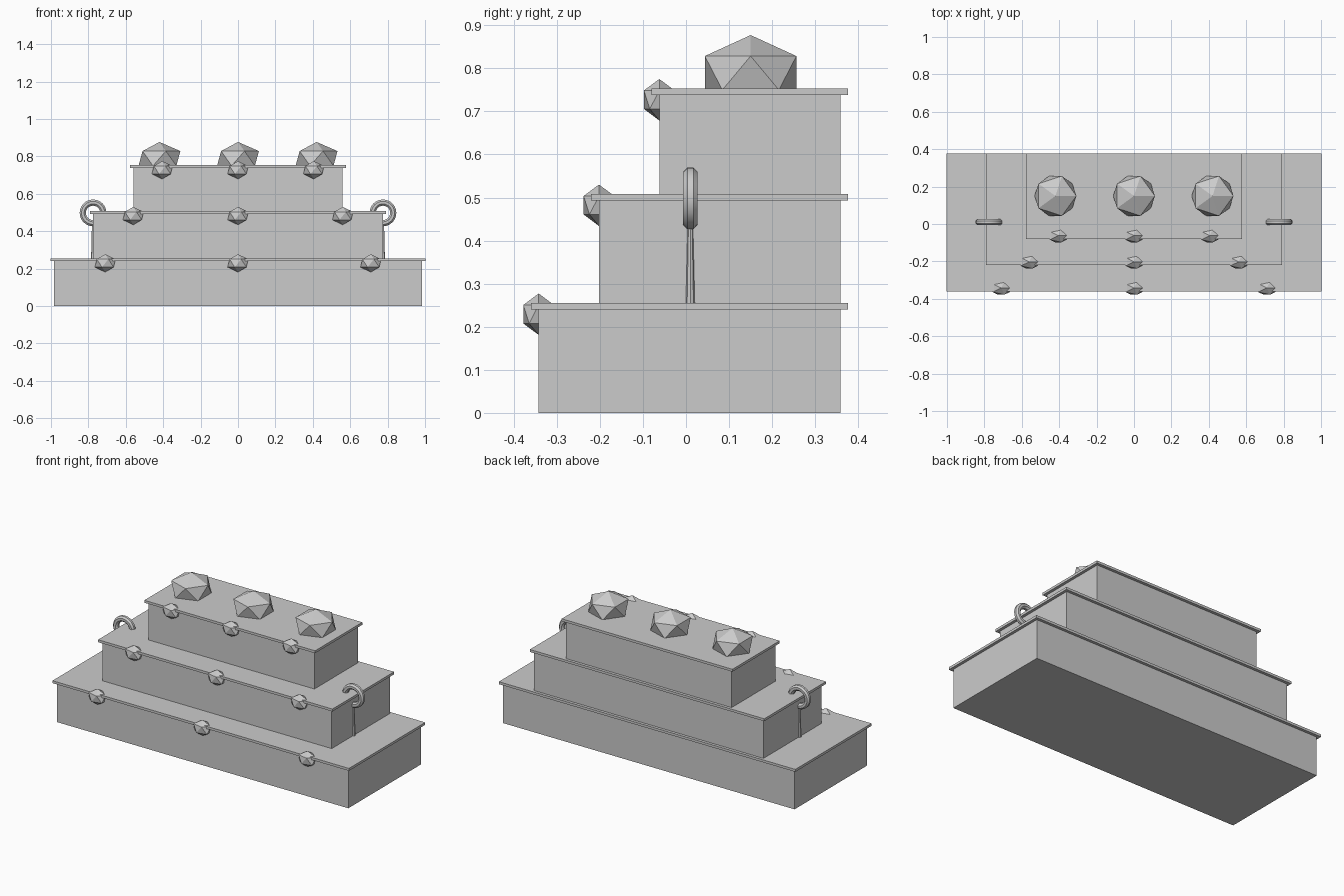
import bpy
import bmesh
from math import cos, sin, pi
from mathutils import Matrix, Vector

cube = bpy.data.objects.get("Cube")
if cube:
    bpy.data.objects.remove(cube, do_unlink=True)

# Single stone colour
stone = bpy.data.materials.new("light_grey")
stone.use_nodes = True
stone.diffuse_color = (0.6, 0.6, 0.6, 1)
stone.node_tree.nodes["Principled BSDF"].inputs["Base Color"].default_value = (0.6, 0.6, 0.6, 1)


def finish(name, bm, location=(0, 0, 0)):
    bmesh.ops.recalc_face_normals(bm, faces=bm.faces)
    mesh = bpy.data.meshes.new(name)
    bm.to_mesh(mesh)
    bm.free()
    mesh.materials.append(stone)
    obj = bpy.data.objects.new(name, mesh)
    obj.location = location
    bpy.context.collection.objects.link(obj)
    return obj


def box(name, half_x, y0, y1, z0, z1):
    bm = bmesh.new()
    bmesh.ops.create_cube(bm, size=1)
    bmesh.ops.scale(bm, vec=(2 * half_x, y1 - y0, z1 - z0), verts=bm.verts)
    return finish(name, bm, (0, (y0 + y1) / 2, (z0 + z1) / 2))


def gem(name, location, radii):
    bm = bmesh.new()
    bmesh.ops.create_icosphere(bm, subdivisions=1, radius=1)
    bmesh.ops.scale(bm, vec=radii, verts=bm.verts)
    return finish(name, bm, location)


def ring(name, location, major, minor, sides=8, steps=24):
    # Octagonal section swept around the y axis
    bm = bmesh.new()
    verts = []
    for i in range(sides):
        a = 2 * pi * (i + 0.5) / sides
        verts.append(bm.verts.new((major + minor * cos(a), minor * sin(a), 0)))
    edges = [bm.edges.new((verts[i], verts[(i + 1) % sides])) for i in range(sides)]
    bmesh.ops.spin(bm, geom=verts + edges, cent=(0, 0, 0), axis=(0, 1, 0),
                   angle=2 * pi, steps=steps, use_merge=True)
    bmesh.ops.remove_doubles(bm, verts=bm.verts, dist=0.0001)
    obj = finish(name, bm, location)
    bpy.ops.object.select_all(action='DESELECT')
    obj.select_set(True)
    bpy.context.view_layer.objects.active = obj
    bpy.ops.object.shade_smooth_by_angle()
    return obj


# Three stepped tiers, each with a thin overhanging slab and front gems
tiers = (
    ("lower", 0.985, -0.342, 0.0, 0.71),
    ("middle", 0.775, -0.202, 0.25, 0.56),
    ("upper", 0.56, -0.062, 0.495, 0.405),
)
for label, half_x, front, base, spread in tiers:
    top = 0.24 if base == 0 else base + 0.243
    box(label + "_tier", half_x, front, 0.359, base, top)
    box(label + "_slab", half_x + 0.017, front - 0.018, 0.376, top, top + 0.015)
    for side, word in ((-1, "right"), (0, "centre"), (1, "left")):
        gem(f"{label}_gem_{word}", (side * spread, front, top - 0.011),
            (0.062, 0.042, 0.048))

# Large faceted domes along the top
for side, word in ((-1, "right"), (0, "centre"), (1, "left")):
    gem("top_dome_" + word, (side * 0.42, 0.15, 0.789), (0.125, 0.125, 0.088))

# Side rings with tapering posts
for side, word in ((-1, "right"), (1, "left")):
    ring("side_ring_" + word, (side * 0.775, 0.01, 0.498), 0.055, 0.018)
    bm = bmesh.new()
    bmesh.ops.create_cone(bm, cap_ends=True, segments=8,
                          radius1=0.0105, radius2=0.006, depth=0.19)
    finish("ring_post_" + word, bm, (side * 0.775, 0.01, 0.345))
